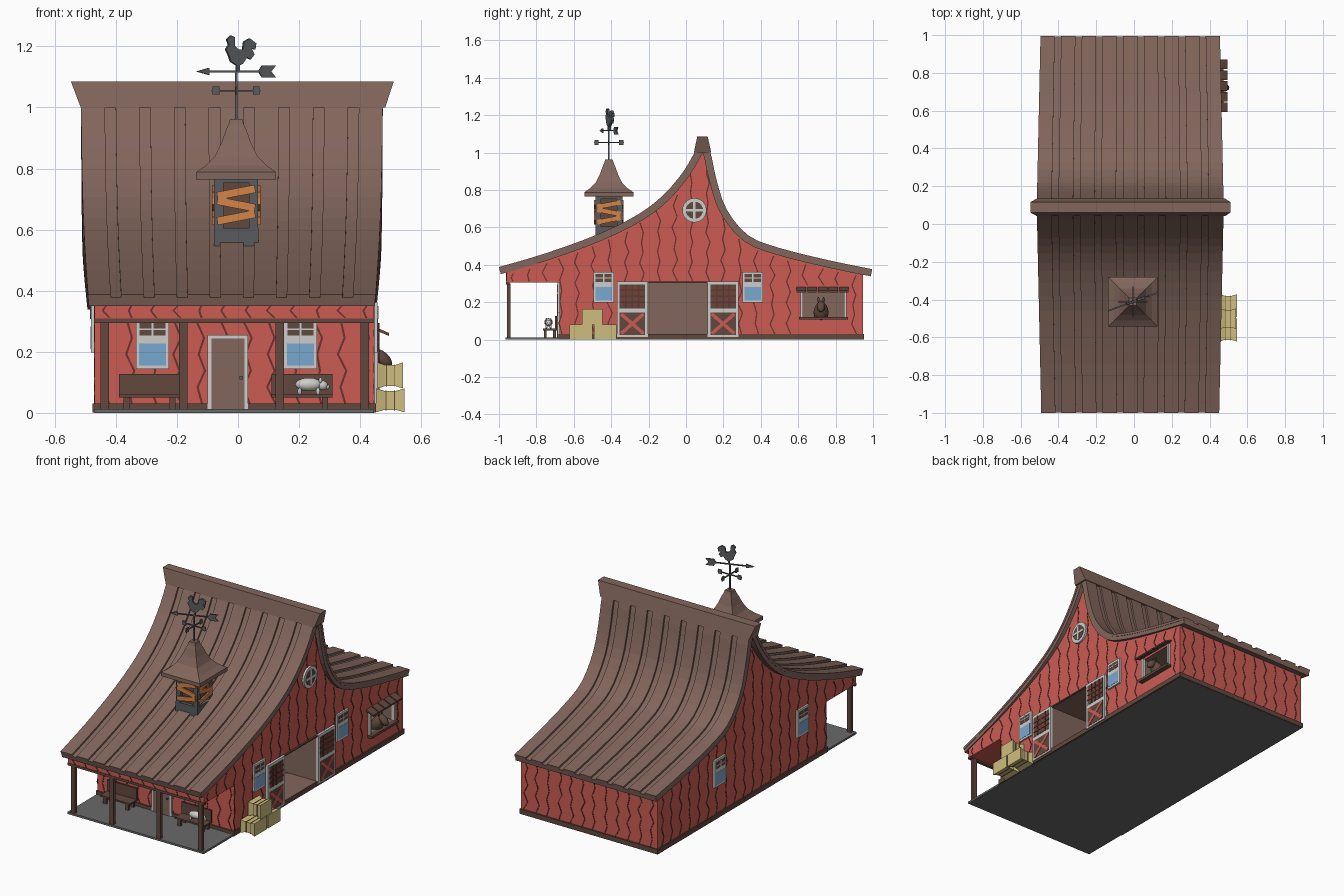
import bpy, bmesh, math, random
from mathutils import Matrix, Vector

if "Cube" in bpy.data.objects:
    bpy.data.objects.remove(bpy.data.objects["Cube"])
random.seed(4)

def material(name, rgb):
    m = bpy.data.materials.new(name)
    lin = [((c / 255 + 0.055) / 1.055) ** 2.4 for c in rgb]
    m.diffuse_color = (*lin, 1)
    m.use_nodes = True
    m.node_tree.nodes["Principled BSDF"].inputs["Base Color"].default_value = m.diffuse_color
    return m

RED = material("barn red", (204, 92, 84))
CRACK = material("dark red", (108, 50, 45))
ROOF = material("roof brown", (130, 102, 92))
DARK = material("dark wood", (98, 72, 62))
LIGHT = material("pale grey", (205, 205, 203))
STEEL = material("steel grey", (88, 91, 94))
FLOOR = material("floor grey", (105, 105, 105))
GLASS = material("window blue", (122, 168, 208))
HAY = material("hay yellow", (206, 190, 126))
ORANGE = material("orange wood", (212, 132, 72))

def finish(bm, name, mat):
    bmesh.ops.recalc_face_normals(bm, faces=bm.faces)
    me = bpy.data.meshes.new(name)
    bm.to_mesh(me)
    bm.free()
    me.materials.append(mat)
    ob = bpy.data.objects.new(name, me)
    bpy.context.collection.objects.link(ob)
    return ob

def add_loft(bm, rings):
    rows = [[bm.verts.new(p) for p in r] for r in rings]
    n = len(rows[0])
    for a, b in zip(rows, rows[1:]):
        for i in range(n):
            bm.faces.new((a[i], a[(i + 1) % n], b[(i + 1) % n], b[i]))
    bm.faces.new(rows[0])
    bm.faces.new(rows[-1])

def loft(name, mat, *lofts):
    bm = bmesh.new()
    for rings in lofts:
        add_loft(bm, rings)
    return finish(bm, name, mat)

def rect(x0, x1, y0, y1, z):
    return [(x0, y0, z), (x1, y0, z), (x1, y1, z), (x0, y1, z)]

def boxes(name, mat, *bs):
    return loft(name, mat, *[[rect(*b[:4], b[4]), rect(*b[:4], b[5])] for b in bs])

# Planes that flat parts are mounted on: (axis, position, outward sign)
CX, CY, CH = -0.006, -0.412, 0.068
PLANES = {"front": (1, -0.675, -1), "fascia": (1, -0.96, -1), "back": (1, 0.945, 1),
          "right": (0, 0.445, 1), "left": (0, -0.47, -1), "vane": (1, CY, -1),
          "cupola_front": (1, CY - CH, -1), "cupola_back": (1, CY + CH, 1),
          "cupola_left": (0, CX - CH, -1), "cupola_right": (0, CX + CH, 1)}

def prisms(name, mat, plane, polys, d0, d1):
    """Outlines in (along, height) on a plane, extruded outward from d0 to d1."""
    axis, pos, s = PLANES[plane]
    put = lambda u, z, d: (pos + s * d, u, z) if axis == 0 else (u, pos + s * d, z)
    return loft(name, mat, *[[[put(u, z, d) for u, z in p] for d in (d0, d1)] for p in polys])

def quad(u0, u1, z0, z1):
    return [(u0, z0), (u1, z0), (u1, z1), (u0, z1)]

def bar(a, b, w):
    a, b = Vector(a), Vector(b)
    n = (b - a).orthogonal().normalized() * w / 2
    return [tuple(a + n), tuple(b + n), tuple(b - n), tuple(a - n)]

def blobs(name, mat, parts):
    bm = bmesh.new()
    for c, s, tilt in parts:
        m = Matrix.Translation(c) @ Matrix.Rotation(tilt, 4, 'Y') @ Matrix.Diagonal((*s, 1))
        bmesh.ops.create_uvsphere(bm, u_segments=12, v_segments=8, radius=1, matrix=m)
    ob = finish(bm, name, mat)
    for p in ob.data.polygons:
        p.use_smooth = True

# Sweeping roof profile (y, z), smoothed
key = [(-1, .385), (-.74, .462), (-.46, .565), (-.25, .67), (-.115, .775), (-.01, .9), (.055, 1.01),
       (.088, 1.05), (.125, 1.01), (.16, .855), (.215, .695), (.33, .556), (.5, .487), (.77, .42), (.995, .374)]
key = [Vector(k) for k in key]
prof = []
for i in range(len(key) - 1):
    a, b, c, d = key[max(i - 1, 0)], key[i], key[i + 1], key[min(i + 2, len(key) - 1)]
    for t in (0, 1 / 3, 2 / 3):
        prof.append(b + .5 * t * ((c - a) + t * (2*a - 5*b + 4*c - d + t * (3*b - a - 3*c + d))))
prof.append(key[-1])

def offset(dist):
    out = []
    for i, p in enumerate(prof):
        t = (prof[min(i + 1, len(prof) - 1)] - prof[max(i - 1, 0)]).normalized()
        out.append(p + Vector((-t.y, t.x)) * dist)
    return out

def roof_strip(u0, u1, top, bottom):
    rings = []
    for a, b in zip(offset(top), offset(bottom)):
        hw = .495 - .022 * abs(a.x - .09)
        x0, x1 = -.02 + u0 * hw, -.02 + u1 * hw
        rings.append([(x0, a.x, a.y), (x1, a.x, a.y), (x1, b.x, b.y), (x0, b.x, b.y)])
    return rings

loft("roof_sheet", ROOF, roof_strip(-.995, .995, -.008, -.036))
pitch = 2 / 8.69
loft("roof_planks", ROOF, *[roof_strip(-1 + i * pitch, -1 + (i + .69) * pitch, .003, -.012) for i in range(9)])
loft("ridge_cap", ROOF, [rect(-.515, .482, .042, .135, 1.0), rect(-.547, .51, .06, .116, 1.085)])

# Barn body, with the doorway and stall window cut out
line = [p for p in offset(-.02) if -.96 < p.x < .945]
def roof_z(y):
    for a, b in zip(line, line[1:]):
        if a.x <= y <= b.x:
            return a.y + (b.y - a.y) * (y - a.x) / (b.x - a.x)
    return line[0].y if y < 0 else line[-1].y

outline = [(-.675, .01), (.945, .01), (.945, line[-1].y)] + [tuple(p) for p in reversed(line)]
outline += [(-.96, line[0].y), (-.96, .305), (-.675, .305)]
walls = loft("barn_walls", RED, [[(x, y, z) for y, z in outline] for x in (-.47, .445)])
cutter = boxes("opening_cutter", RED, (.05, .6, -.203, .115, .031, .305), (.25, .6, .62, .85, .122, .26))
for ob in (walls, cutter):
    ob.data.materials.append(ROOF)
for p in cutter.data.polygons:
    p.material_index = 1
cutter.hide_render = True
mod = walls.modifiers.new("openings", 'BOOLEAN')
mod.operation, mod.solver, mod.object = 'DIFFERENCE', 'EXACT', cutter
bpy.context.view_layer.objects.active = walls
bpy.ops.object.modifier_apply(modifier="openings")
bpy.data.objects.remove(cutter)

# Floor slab, base trim, porch beam and posts
boxes("floor_slab", FLOOR, (-.47, .445, -.965, .95, 0, .012))
boxes("base_trim", DARK, (-.477, .452, -.683, .953, .002, .031))
boxes("porch_beam", DARK, (-.472, .447, -.963, -.945, .295, .309))
boxes("porch_posts", DARK, *[(x - .014, x + .014, -.958, -.938, .01, .3) for x in (-.437, -.18, .137, .415)])

# Wavy dark gaps between the wall boards
def crack(u, z0, z1):
    n = max(2, round((z1 - z0) / .055))
    mid = [(u + (-1) ** i * random.uniform(.003, .015), z0 + (z1 - z0) * i / n) for i in range(n + 1)]
    return [(a - .0035, z) for a, z in mid] + [(a + .0035, z) for a, z in reversed(mid)]

for side in ("right", "left"):
    polys = []
    for i in range(22):
        y = -.93 + i * .087
        low = .31 if y < -.67 else .03
        if side == "right" and -.22 < y < .13:
            low = .31
        if side == "right" and .59 < y < .88:
            low = .29
        top = roof_z(y) - .03
        if top - low > .02:
            polys.append(crack(y, low, top))
    prisms(side + "_board_gaps", CRACK, side, polys, -.002, .002)
xs = [-.43 + i * .077 for i in range(12)]
prisms("front_board_gaps", CRACK, "front", [crack(x, .03, .3) for x in xs], -.002, .002)
prisms("back_board_gaps", CRACK, "back", [crack(x, .03, .34) for x in xs], -.002, .002)
prisms("fascia_board_gaps", CRACK, "fascia", [crack(x, .31, .36) for x in xs], -.002, .002)

# Windows
def window(plane, u, z):
    n = plane + "_window_"
    prisms(n + "frame", LIGHT, plane, [quad(u - .054, u + .054, z, z + .165)], -.002, .011)
    prisms(n + "upper_panel", DARK, plane, [quad(u - .043, u + .043, z + .11, z + .152)], 0, .0125)
    prisms(n + "cross", LIGHT, plane, [quad(u - .043, u + .043, z + .128, z + .134),
                                       quad(u - .003, u + .003, z + .11, z + .152)], 0, .015)
    prisms(n + "glass", GLASS, plane, [quad(u - .044, u + .044, z + .012, z + .085)], 0, .0125)
for x in (-.28, .205):
    window("front", x, .143)
for side in ("right", "left"):
    for y in (-.44, .357):
        window(side, y, .198)

# Round gable window
disc = lambda r: [(.045 + r * math.cos(k * math.pi / 12), .692 + r * math.sin(k * math.pi / 12)) for k in range(24)]
prisms("round_window_rim", LIGHT, "right", [disc(.065)], -.002, .012)
prisms("round_window_panel", DARK, "right", [disc(.046)], 0, .014)
prisms("round_window_cross", LIGHT, "right", [quad(-.003, .093, .685, .699), quad(.038, .052, .645, .739)], 0, .017)

# Front door
prisms("front_door_frame", LIGHT, "front", [quad(-.1, .033, .012, .255)], -.002, .012)
prisms("front_door_panel", ROOF, "front", [quad(-.087, .021, .012, .243)], 0, .014)
prisms("front_door_knob", STEEL, "front", [quad(.005, .014, .11, .12)], 0, .022)

# Sliding barn doors
for n, y in (("left", -.287), ("right", .198)):
    prisms(n + "_barn_door_frame", LIGHT, "right", [quad(y - .083, y + .083, .014, .312)], -.002, .014)
    prisms(n + "_barn_door_panels", DARK, "right",
           [quad(y - .068, y + .068, .168, .295), quad(y - .068, y + .068, .025, .145)], 0, .0155)
    bars = [quad(y + o - .004, y + o + .004, .168, .295) for o in (-.034, 0, .034)]
    bars += [quad(y - .068, y + .068, z - .004, z + .004) for z in (.2, .232, .264)]
    prisms(n + "_barn_door_lattice", CRACK, "right", bars, 0, .018)
    prisms(n + "_barn_door_brace", RED, "right", [bar((y - .06, .033), (y + .06, .137), .018),
                                                  bar((y - .06, .137), (y + .06, .033), .018)], 0, .018)
prisms("door_track", DARK, "right", [quad(-.2, .115, .303, .311)], -.002, .01)

# Stall window with shelf, awning and horse
prisms("stall_window_posts", LIGHT, "right", [quad(.612, .626, .118, .262), quad(.845, .859, .118, .262)], -.005, .014)
boxes("stall_shelf", DARK, (.43, .475, .605, .865, .107, .122))
loft("stall_awning", DARK, *[[[(x, y, z) for y in (y0, y0 + .05) for x, z in ((.44, .285), (.494, .262))[::1 if y == y0 else -1]],
      [(x, y, z - .01) for y in (y0, y0 + .05) for x, z in ((.44, .285), (.494, .262))[::1 if y == y0 else -1]]]
      for y0 in (.592, .649, .706, .763, .820)])
blobs("horse", DARK, [((.43, .722, .145), (.035, .04, .06), .4), ((.472, .722, .178), (.04, .022, .022), .75),
                      ((.45, .708, .213), (.005, .006, .016), 0), ((.45, .736, .213), (.005, .006, .016), 0)])

# Hay bales, pinched in the middle, with twine
for n, (x0, x1, y0, y1, z0, z1) in {"back": (.452, .545, -.492, -.372, .002, .08), "front": (.452, .545, -.622, -.5, .002, .08),
                                    "top": (.457, .54, -.555, -.447, .08, .165)}.items():
    ring = lambda x, i: [(x, y0 + i, z0 + i), (x, y1 - i, z0 + i), (x, y1 - i, z1 - i), (x, y0 + i, z1 - i)]
    w = x1 - x0
    loft(n + "_hay_bale", HAY, [ring(x0, 0), ring(x0 + w * .3, .008), ring(x0 + w * .7, .008), ring(x1, 0)])
    loft(n + "_bale_twine", DARK, *[[ring(x0 + w * f, .006), ring(x0 + w * f + .003, .006)] for f in (.33, .64)])

# Porch benches
for n, x in (("left", -.29), ("right", .21)):
    boxes(n + "_bench", DARK, (x - .1, x + .1, -.70, -.69, .06, .127), (x - .1, x + .1, -.765, -.69, .05, .06),
          *[(x + o - .01, x + o + .01, y, y + .015, .01, .055) for o in (-.075, .075) for y in (-.76, -.71)])

# Sleeping-bench pig
blobs("pig", LIGHT, [((.232, -.735, .093), (.045, .022, .022), 0), ((.277, -.735, .09), (.018, .016, .016), .3),
                     ((.293, -.735, .085), (.007, .008, .008), 0), ((.27, -.747, .107), (.006, .005, .009), 0),
                     ((.27, -.723, .107), (.006, .005, .009), 0), ((.185, -.735, .1), (.008, .003, .003), 0)]
      + [((.232 + o, -.735 + p, .07), (.007, .006, .012), 0) for o in (-.03, .03) for p in (-.011, .011)])

# Cupola: frame, core, crossed boards and flared roof
lo, hi = CX - CH, CX + CH
boxes("cupola_core", DARK, (lo + .015, hi - .015, CY - CH + .015, CY + CH - .015, .5, .77))
boxes("cupola_base", STEEL, (CX - .073, CX + .073, CY - .073, CY + .073, .5, .605))
boxes("cupola_posts", STEEL, *[(CX + a * .057 - .015, CX + a * .057 + .015, CY + b * .057 - .015, CY + b * .057 + .015, .55, .77)
                               for a in (-1, 1) for b in (-1, 1)])
boxes("cupola_top_rail", STEEL, (lo, hi, CY - CH, CY + CH, .752, .772))
for side in ("front", "back", "left", "right"):
    c = CX if side in ("front", "back") else CY
    prisms("cupola_%s_boards" % side, ORANGE, "cupola_" + side,
           [bar((c - .062, z - s * .012), (c + .062, z + s * .012), .026)
            for z, s in ((.722, 1), (.683, -1), (.64, 1))], .002, .011)
sq = lambda h, z: rect(CX - h, CX + h, CY - h, CY + h, z)
loft("cupola_roof", ROOF, [sq(.131, .765), sq(.131, .788), sq(.1, .81), sq(.07, .84), sq(.048, .885), sq(.034, .925),
                           sq(.025, .945), sq(.02, .963)])

# Weathervane: pole, crossed arms with blank plates, arrow and rooster
boxes("vane_pole", STEEL, (CX - .004, CX + .004, CY - .004, CY + .004, .95, 1.12))
boxes("vane_arms", STEEL, (CX - .08, CX + .08, CY - .003, CY + .003, 1.052, 1.058), (CX - .003, CX + .003, CY - .08, CY + .08, 1.052, 1.058))
boxes("vane_end_plates", STEEL, *[(CX + s * .066 - .011, CX + s * .066 + .011, CY - .003, CY + .003, 1.042, 1.068) for s in (-1, 1)],
      *[(CX - .003, CX + .003, CY + s * .066 - .011, CY + s * .066 + .011, 1.042, 1.068) for s in (-1, 1)])
arrow = prisms("vane_arrow", STEEL, "vane", [quad(-.11, .08, 1.115, 1.121), [(-.145, 1.118), (-.1, 1.106), (-.1, 1.13)],
               [(.07, 1.118), (.085, 1.138), (.132, 1.138), (.115, 1.118), (.132, 1.098), (.085, 1.098)]], -.004, .004)
bird = [(-4.3, 119), (-3.3, 120.6), (-4, 122.3), (-2.6, 123.6), (-1.3, 123), (-1.3, 120.3), (0, 119), (1.6, 119), (2, 121.6),
        (4, 122.6), (6.2, 121), (5.9, 119), (4.6, 119.3), (5.6, 117.4), (4.3, 115.7), (3, 116.4), (1.6, 114.4), (.4, 113.8),
        (.4, 111.8), (-.6, 111.8), (-.6, 113.8), (-2.6, 115), (-3.3, 117)]
rooster = prisms("vane_rooster", STEEL, "vane", [[(a / 100, b / 100) for a, b in bird]], -.007, .007)
pivot = Vector((CX, CY, 0))
for ob in (arrow, rooster):
    ob.data.transform(Matrix.Translation(pivot) @ Matrix.Rotation(math.radians(20), 4, 'Z') @ Matrix.Translation(-pivot))
